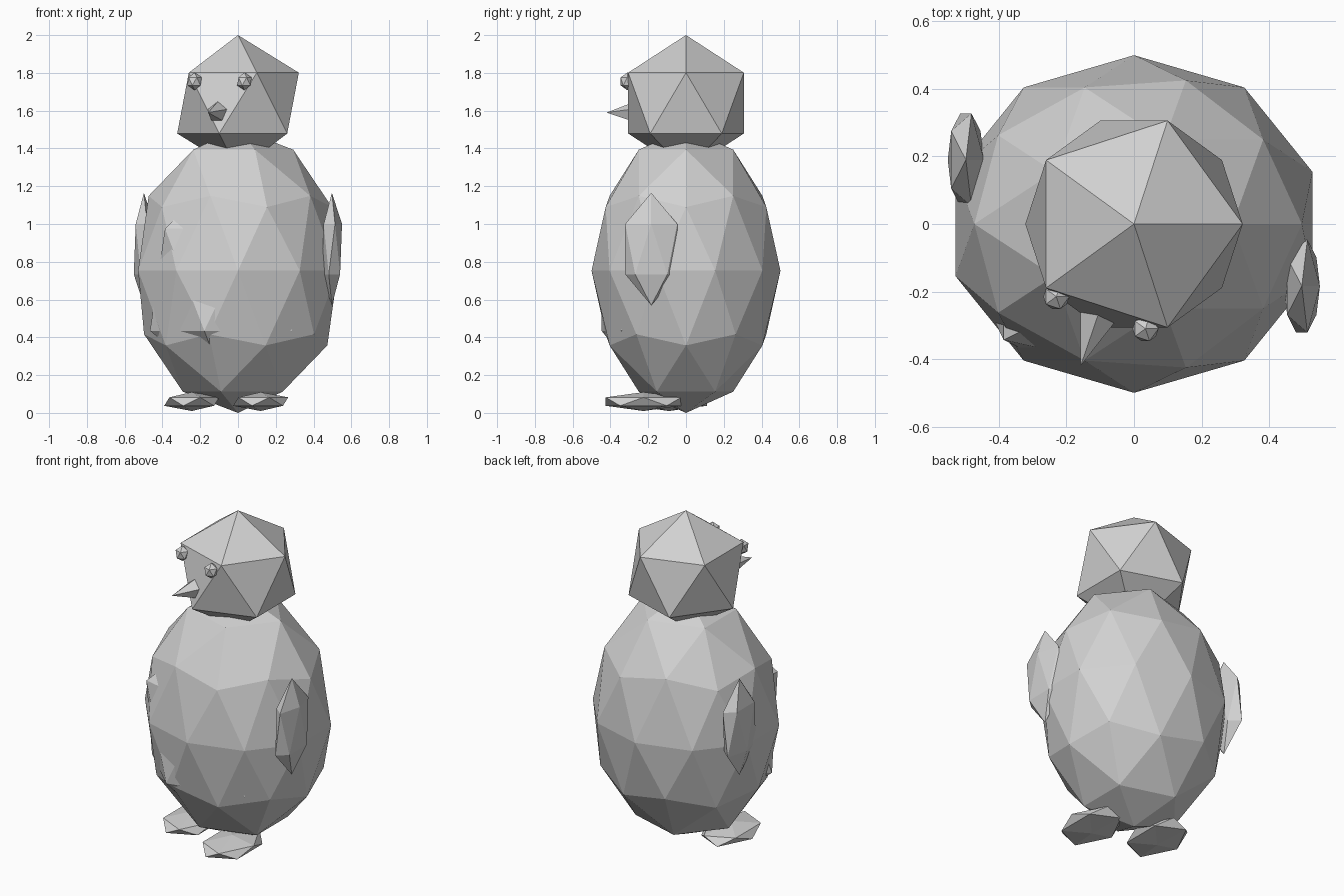
import bpy
import bmesh
from mathutils import Matrix, Vector

cube = bpy.data.objects.get("Cube")
if cube:
    bpy.data.objects.remove(cube, do_unlink=True)

# One plain grey for the whole bird
GREY = (0.64, 0.64, 0.64, 1.0)
grey = bpy.data.materials.new("light_grey")
grey.use_nodes = True
grey.diffuse_color = GREY
grey.node_tree.nodes["Principled BSDF"].inputs["Base Color"].default_value = GREY


def add_object(name, bm, location):
    mesh = bpy.data.meshes.new(name)
    bm.to_mesh(mesh)
    bm.free()
    mesh.materials.append(grey)
    obj = bpy.data.objects.new(name, mesh)
    obj.location = location
    bpy.context.collection.objects.link(obj)
    return obj


def faceted_ball(name, location, radii, detail=1):
    """Flat-shaded icosphere stretched to the given radii."""
    bm = bmesh.new()
    bmesh.ops.create_icosphere(bm, subdivisions=detail, radius=1)
    bmesh.ops.scale(bm, vec=radii, verts=bm.verts)
    return add_object(name, bm, location)


def spike(name, base, tip, radius, sides):
    """Closed pyramid running from its base centre to its tip."""
    axis = Vector(tip) - Vector(base)
    turn = axis.to_track_quat('Z', 'Y').to_matrix().to_4x4()
    bm = bmesh.new()
    bmesh.ops.create_cone(bm, cap_ends=True, segments=sides, radius1=radius,
                          radius2=0, depth=axis.length,
                          matrix=turn @ Matrix.Translation((0, 0, axis.length / 2)))
    return add_object(name, bm, base)


# Body, belly patch just breaking the surface, and head
faceted_ball("body", (0, 0, 0.753), (0.556, 0.5, 0.753), detail=2)
faceted_ball("belly", (-0.05, -0.175, 0.705), (0.465, 0.32, 0.605))
faceted_ball("head", (0, 0, 1.64), (0.36, 0.36, 0.36))

# Face, turned slightly to one side
eye_size = (0.043, 0.043, 0.047)
faceted_ball("right_eye", (-0.23, -0.215, 1.755), eye_size)
faceted_ball("left_eye", (0.034, -0.31, 1.755), eye_size)
spike("beak", (-0.105, -0.265, 1.59), (-0.158, -0.42, 1.59), 0.06, 5)

# Flippers, one swung forward and one back
flipper_size = (0.06, 0.162, 0.298)
faceted_ball("left_flipper", (0.497, -0.184, 0.867), flipper_size)
faceted_ball("right_flipper", (-0.498, 0.19, 0.867), flipper_size)

# Feet in mid-step
foot_size = (0.163, 0.235, 0.05)
faceted_ball("left_foot", (0.12, -0.225, 0.06), foot_size)
faceted_ball("right_foot", (-0.245, -0.09, 0.06), foot_size)
